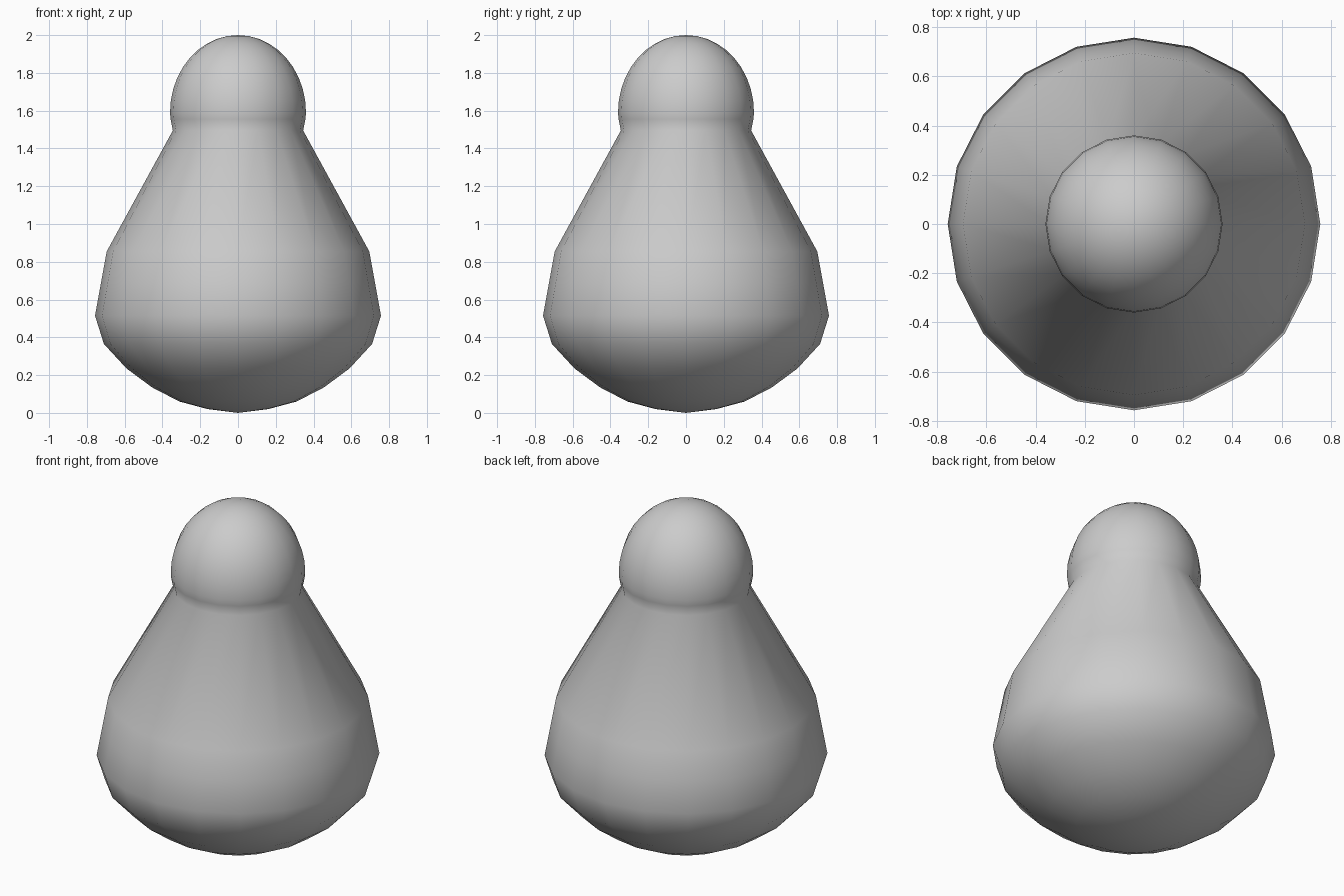
import bpy, bmesh, math

if "Cube" in bpy.data.objects:
    bpy.data.objects.remove(bpy.data.objects["Cube"])

SIDES = 20


def lathe(name, profile):
    """Revolve a (radius, z) profile, poles included, about the z axis."""
    bm = bmesh.new()
    verts = [bm.verts.new((r, 0, z)) for r, z in profile]
    edges = [bm.edges.new(pair) for pair in zip(verts, verts[1:])]
    bmesh.ops.spin(bm, geom=verts + edges, cent=(0, 0, 0), axis=(0, 0, 1),
                   angle=math.tau, steps=SIDES, use_duplicate=False)
    bmesh.ops.remove_doubles(bm, verts=bm.verts, dist=1e-4)
    bmesh.ops.recalc_face_normals(bm, faces=bm.faces)
    mesh = bpy.data.meshes.new(name)
    bm.to_mesh(mesh)
    bm.free()
    mesh.shade_smooth()
    obj = bpy.data.objects.new(name, mesh)
    bpy.context.collection.objects.link(obj)
    return obj


# Rounded base, bulging waist and tapering shoulders up to the neck
profile = [(0, 0), (0.16, 0.02), (0.31, 0.06), (0.455, 0.135), (0.59, 0.235),
           (0.71, 0.365), (0.757, 0.515), (0.725, 0.69), (0.695, 0.855),
           (0.345, 1.495), (0.357, 1.555)]

# Domed head: a quarter ellipse from its widest ring to the top
DOME_STEPS = 10
for i in range(DOME_STEPS + 1):
    a = math.pi / 2 * i / DOME_STEPS
    profile.append((0.36 * math.cos(a), 1.59 + 0.41 * math.sin(a)))

lathe("rounded_pawn_body", profile)
